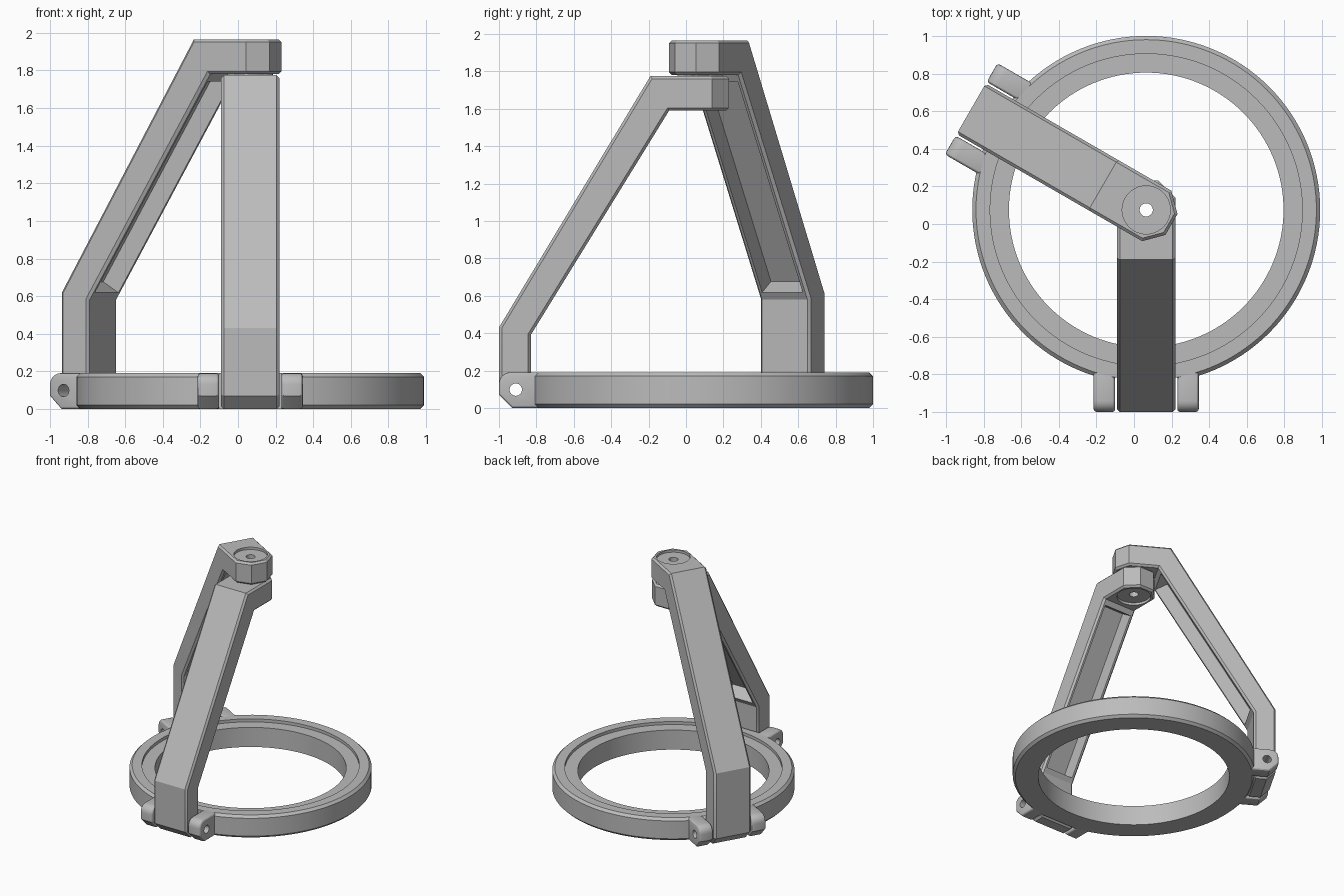
import bpy, bmesh, math
from mathutils import Vector, Matrix

if "Cube" in bpy.data.objects:
    bpy.data.objects.remove(bpy.data.objects["Cube"])

CENTRE = Vector((0.065, 0.075, 0))
WIDTH = 0.155          # half width of an arm
LIFT = 0.19            # the rear arm sits one thickness higher

grey = bpy.data.materials.new("plain grey")
grey.use_nodes = True
grey.diffuse_color = (0.5, 0.5, 0.5, 1)
grey.node_tree.nodes["Principled BSDF"].inputs["Base Color"].default_value = grey.diffuse_color


def make_object(name, bm):
    bmesh.ops.recalc_face_normals(bm, faces=bm.faces)
    mesh = bpy.data.meshes.new(name)
    bm.to_mesh(mesh)
    bm.free()
    mesh.materials.append(grey)
    obj = bpy.data.objects.new(name, mesh)
    bpy.context.collection.objects.link(obj)
    return obj


def side_prism(points, x0, x1):
    """Extrude a (y, z) outline from x0 to x1."""
    bm = bmesh.new()
    face = bm.faces.new([bm.verts.new((x0, y, z)) for y, z in points])
    top = bmesh.ops.extrude_face_region(bm, geom=[face])["geom"]
    bmesh.ops.translate(bm, vec=(x1 - x0, 0, 0),
                        verts=[v for v in top if isinstance(v, bmesh.types.BMVert)])
    bmesh.ops.recalc_face_normals(bm, faces=bm.faces)
    return bm


def bevel_sharp(bm, offset, segments, limit):
    edges = [e for e in bm.edges if e.calc_face_angle(0) > math.radians(limit)]
    bmesh.ops.bevel(bm, geom=edges, offset=offset, segments=segments,
                    profile=0.5, affect='EDGES', clamp_overlap=True)


def cylinder(radius, centre, depth, axis='Z'):
    turn = Matrix.Rotation(math.pi / 2, 4, 'Y') if axis == 'X' else Matrix()
    bm = bmesh.new()
    bmesh.ops.create_cone(bm, cap_ends=True, segments=48, radius1=radius, radius2=radius,
                          depth=depth, matrix=Matrix.Translation(centre) @ turn)
    return bm


def combine(obj, tools, operation='DIFFERENCE'):
    """Apply booleans and remove the tool objects."""
    helpers = [make_object("cutter", t) if isinstance(t, bmesh.types.BMesh) else t for t in tools]
    for helper in helpers:
        helper.hide_render = True
        mod = obj.modifiers.new("cut", 'BOOLEAN')
        mod.operation, mod.solver, mod.object = operation, 'EXACT', helper
    graph = bpy.context.evaluated_depsgraph_get()
    mesh = bpy.data.meshes.new_from_object(obj.evaluated_get(graph))
    obj.modifiers.clear()
    obj.data = mesh
    for helper in helpers:
        bpy.data.objects.remove(helper)


def place(obj, angle):
    obj.data.transform(Matrix.Translation(CENTRE) @ Matrix.Rotation(angle, 4, 'Z'))


def pin_hole():
    return cylinder(0.033, (0, -0.985, 0.098), 1, 'X')


def make_arm(name, lift, angle, recess_z):
    low, high = 0.43 + lift, 1.775 + lift
    kink, under = 0.39 + lift, 1.59 + lift
    bm = side_prism([(-1.075, 0.07), (-1.075, low), (-0.265, high), (WIDTH, high),
                     (WIDTH, under), (-0.165, under), (-0.905, kink),
                     (-0.905, 0), (-1.005, 0)], -WIDTH, WIDTH)
    # trim the head to half an octagon
    for side in (-1, 1):
        normal = Vector((side, 1, 0)).normalized()
        bmesh.ops.bisect_plane(bm, geom=bm.verts[:] + bm.edges[:] + bm.faces[:],
                               plane_co=normal * WIDTH, plane_no=normal, clear_outer=True)
        bmesh.ops.holes_fill(bm, edges=[e for e in bm.edges if e.is_boundary])
    bmesh.ops.recalc_face_normals(bm, faces=bm.faces)
    bevel_sharp(bm, 0.015, 1, 65)
    arm = make_object(name, bm)

    # long pocket on the inner sloping side
    start, end = Vector((-0.905, kink)), Vector((-0.165, under))
    along = (end - start).normalized()
    out = Vector((-along.y, along.x))
    a, b = start + along * 0.045, end - along * 0.045
    pocket = [a - out * 0.03, a + out * 0.11, b + out * 0.11, b - out * 0.03]
    combine(arm, [side_prism(pocket, -0.125, 0.125),
                  pin_hole(),
                  cylinder(0.035, (0, 0, 1.8), 1),
                  cylinder(0.128, (0, 0, recess_z), 0.04)])
    place(arm, angle)
    return arm


# Base ring with a shallow inner ledge
outline = [(0.73, 0), (0.905, 0), (0.925, 0.02), (0.925, 0.17), (0.905, 0.19),
           (0.83, 0.19), (0.83, 0.165), (0.73, 0.165)]
bm = bmesh.new()
verts = [bm.verts.new((r, 0, z)) for r, z in outline]
loop = [bm.edges.new((verts[i - 1], verts[i])) for i in range(len(verts))]
bmesh.ops.spin(bm, geom=verts + loop, cent=(0, 0, 0), axis=(0, 0, 1),
               angle=math.tau, steps=128, use_merge=True)
bmesh.ops.remove_doubles(bm, verts=bm.verts, dist=0.0001)
ring = make_object("base_ring", bm)
angles = {"front": 0, "rear": -math.radians(120)}
notches = []
for angle in angles.values():
    notch = side_prism([(-1.1, -0.1), (-1.1, 0.3), (-0.89, 0.3), (-0.89, -0.1)], -0.165, 0.165)
    notch.transform(Matrix.Rotation(angle, 4, 'Z'))
    notches.append(notch)
combine(ring, notches)
place(ring, 0)

# Hinge lugs on both sides of each arm
arc = [(-1.015 - 0.06 * math.sin(t), 0.13 + 0.06 * math.cos(t))
       for t in (math.pi / 2 * i / 6 for i in range(7))]
lug_outline = arc + [(-1.075, 0.07), (-1.005, 0), (-0.85, 0), (-0.85, 0.19)]
smooth_parts = [ring]
for place_name, angle in angles.items():
    for side_name, side in (("right", -1), ("left", 1)):
        bm = side_prism(lug_outline, side * 0.165, side * 0.28)
        bevel_sharp(bm, 0.018, 3, 65)
        lug = make_object(f"{place_name}_{side_name}_hinge_lug", bm)
        combine(lug, [pin_hole()])
        place(lug, angle)
        smooth_parts.append(lug)

# Two bent arms crossing at the pivot
smooth_parts.append(make_arm("front_arm", 0, angles["front"], 1.59))
smooth_parts.append(make_arm("rear_arm", LIFT, angles["rear"], 1.775 + LIFT))

# Thin washer between the two heads
washer = make_object("pivot_washer", cylinder(0.12, (0, 0, 1.778), 0.016))
combine(washer, [cylinder(0.035, (0, 0, 1.778), 0.1)])
place(washer, 0)
smooth_parts.append(washer)

# Smooth round surfaces while keeping the flat faces crisp
bpy.ops.object.select_all(action='DESELECT')
for obj in smooth_parts:
    obj.select_set(True)
bpy.context.view_layer.objects.active = ring
bpy.ops.object.shade_smooth_by_angle(angle=math.radians(25))
